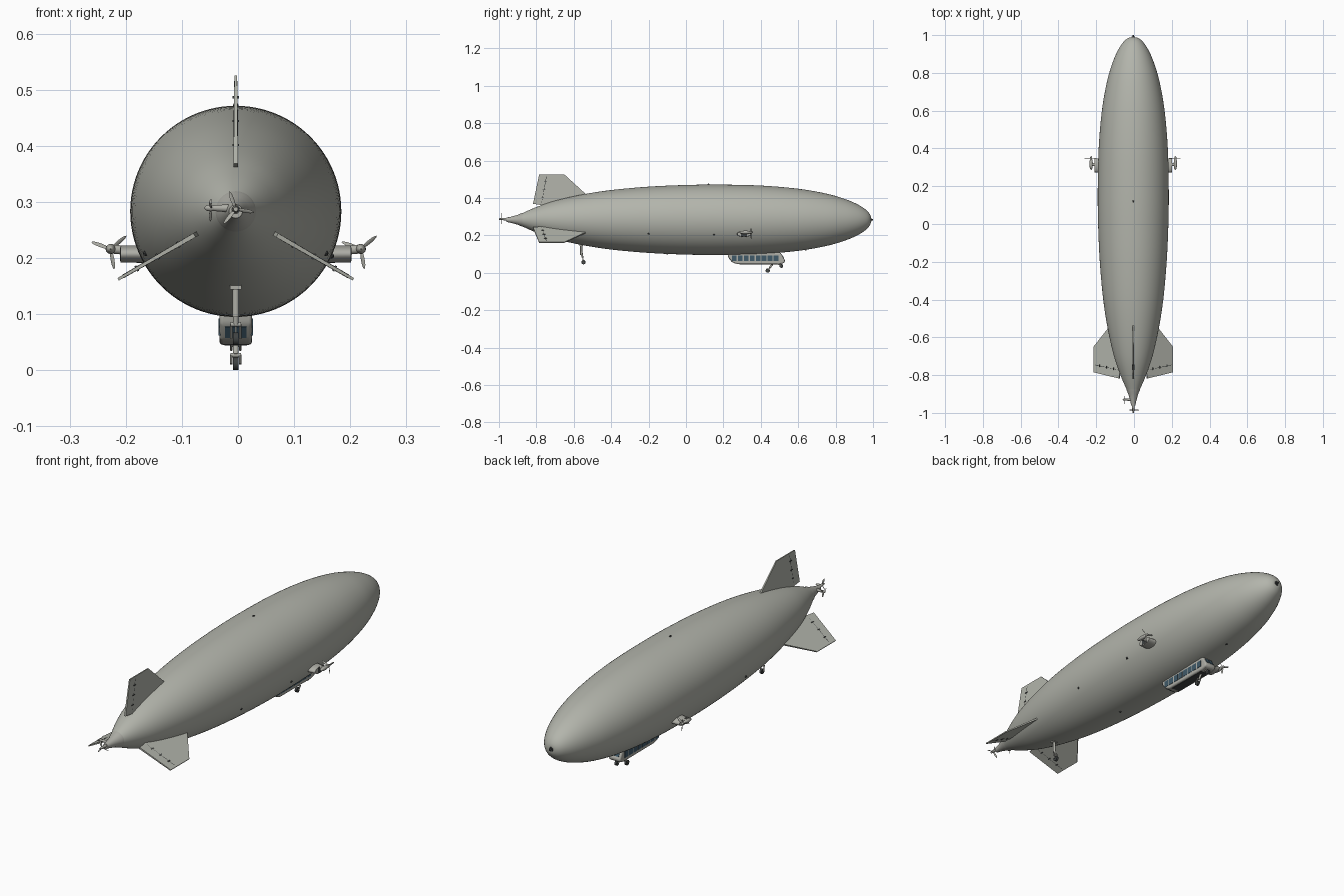
import bpy, bmesh, math
from mathutils import Vector, Matrix

if bpy.data.objects.get("Cube"):
    bpy.data.objects.remove(bpy.data.objects["Cube"])

CX, CZ = -0.004, 0.283          # hull axis


def material(name, rgb):
    m = bpy.data.materials.new(name)
    m.use_nodes = True
    m.diffuse_color = (*rgb, 1)
    m.node_tree.nodes["Principled BSDF"].inputs["Base Color"].default_value = (*rgb, 1)
    return m


HULL = material("warm grey fabric", (0.45, 0.46, 0.41))
METAL = material("light grey metal", (0.42, 0.42, 0.38))
DARK = material("dark grey rubber", (0.05, 0.055, 0.055))
GLASS = material("dark blue glass", (0.05, 0.10, 0.14))


def finish(name, bm, mat, smooth=True):
    bmesh.ops.recalc_face_normals(bm, faces=bm.faces)
    me = bpy.data.meshes.new(name)
    bm.to_mesh(me)
    bm.free()
    me.materials.append(mat)
    ob = bpy.data.objects.new(name, me)
    bpy.context.collection.objects.link(ob)
    if smooth:
        bpy.ops.object.select_all(action="DESELECT")
        ob.select_set(True)
        bpy.context.view_layer.objects.active = ob
        bpy.ops.object.shade_smooth_by_angle(angle=math.radians(40))
    return ob


def aim(direction):
    return Vector(direction).to_track_quat("Z", "Y").to_matrix().to_4x4()


def add_tube(bm, p, q, r1, r2=None, sides=16):
    p, q = Vector(p), Vector(q)
    bmesh.ops.create_cone(bm, cap_ends=True, segments=sides, radius1=r1,
                          radius2=r1 if r2 is None else r2, depth=(q - p).length,
                          matrix=Matrix.Translation((p + q) / 2) @ aim(q - p))


def add_ball(bm, centre, size, turn=Matrix.Identity(4), sides=16):
    bmesh.ops.create_uvsphere(bm, u_segments=sides, v_segments=sides // 2, radius=1,
                              matrix=Matrix.Translation(centre) @ turn @ Matrix.Diagonal((*size, 1)))


def add_box(bm, centre, size):
    bmesh.ops.create_cube(bm, size=1, matrix=Matrix.Translation(centre) @ Matrix.Diagonal((*size, 1)))


def smooth_profile(pts, steps=5):
    """Catmull-Rom curve through the (y, radius) points."""
    p = [Vector(v) for v in pts]
    p = [2 * p[0] - p[1]] + p + [2 * p[-1] - p[-2]]
    out = []
    for a, b, c, d in zip(p, p[1:], p[2:], p[3:]):
        for i in range(steps):
            t = i / steps
            out.append(0.5 * (2 * b + (c - a) * t + (2 * a - 5 * b + 4 * c - d) * t ** 2
                              + (3 * b - a - 3 * c + d) * t ** 3))
    return out + [p[-2]]


def lathe(name, pts, mat, sides):
    """Spin (y, radius) points about the hull axis."""
    bm = bmesh.new()
    vs = [bm.verts.new((CX + max(r, 0), y, CZ)) for y, r in pts]
    es = [bm.edges.new(e) for e in zip(vs, vs[1:])]
    bmesh.ops.spin(bm, geom=vs + es, cent=(CX, 0, CZ), axis=(0, 1, 0),
                   angle=math.tau, steps=sides, use_duplicate=False)
    bmesh.ops.remove_doubles(bm, verts=bm.verts, dist=1e-5)
    return finish(name, bm, mat)


# Envelope
hull_pts = [(-0.885, 0.031), (-0.8, 0.068), (-0.7, 0.102), (-0.56, 0.134), (-0.4, 0.159),
            (-0.2, 0.177), (0, 0.186), (0.18, 0.188), (0.4, 0.183), (0.6, 0.166),
            (0.75, 0.140), (0.85, 0.111), (0.92, 0.081), (0.965, 0.051), (0.985, 0.025), (0.99, 0)]
lathe("envelope", smooth_profile(hull_pts), HULL, 96)
lathe("tail_cone", [(-0.875, 0.036), (-0.885, 0.033), (-0.9, 0.026), (-0.945, 0.014),
                    (-0.96, 0.012), (-0.96, 0)], METAL, 32)

# Nose mooring cap and spindle
bm = bmesh.new()
add_tube(bm, (CX, 0.98, CZ), (CX, 0.992, CZ), 0.013, 0.009)
add_tube(bm, (CX, 0.98, CZ), (CX, 1.0, CZ), 0.004)
finish("nose_mooring", bm, DARK)

# Small valves on the envelope
bm = bmesh.new()
for y, angle, r in [(0.12, 90, 0.189), (0.64, 270, 0.160), (-0.2, 205, 0.177),
                    (-0.2, 335, 0.177), (0.15, 335, 0.188), (-0.1, 270, 0.182)]:
    a = math.radians(angle)
    add_ball(bm, (CX + r * math.cos(a), y, CZ + r * math.sin(a)), (0.005, 0.005, 0.005), sides=8)
finish("envelope_valves", bm, DARK)

# Three tail fins with hinge lines and actuators
outline = [(-0.535, 0.137), (-0.65, 0.242), (-0.785, 0.242), (-0.818, 0.085), (-0.7, 0.07), (-0.56, 0.1)]
for name, angle in (("top", 0), ("left", 120), ("right", -120)):
    turn = Matrix.Translation((CX, 0, CZ)) @ Matrix.Rotation(math.radians(angle), 4, "Y")
    bm = bmesh.new()
    sides = [[bm.verts.new((s * (0.0042 - 0.010 * (r - 0.07)), y, r)) for y, r in outline] for s in (1, -1)]
    for ring in sides:
        bm.faces.new(ring)
    n = len(outline)
    for i in range(n):
        j = (i + 1) % n
        bm.faces.new((sides[0][i], sides[0][j], sides[1][j], sides[1][i]))
    bm.transform(turn)
    finish(name + "_fin", bm, HULL, False)

    bm = bmesh.new()
    add_tube(bm, (0, -0.772, 0.09), (0, -0.746, 0.232), 0.0042, 0.0032, 8)
    for t in (0.2, 0.5, 0.8):
        add_box(bm, (0, -0.772 + 0.026 * t, 0.09 + 0.142 * t), (0.011, 0.014, 0.004))
    bm.transform(turn)
    finish(name + "_fin_hinge", bm, DARK, False)


def propeller(name, centre, axis, radius, spin):
    """Three pitched blades and a spinner."""
    bm = bmesh.new()
    add_ball(bm, (0, 0, 0), (0.006, 0.006, 0.011))
    for k in range(3):
        turn = Matrix.Rotation(math.radians(spin + 120 * k), 4, "Z")
        mid = turn @ Vector((radius * 0.55, 0, 0))
        add_ball(bm, mid, (radius * 0.47, 0.0042, 0.001),
                 turn @ Matrix.Rotation(math.radians(35), 4, "X"), 12)
    bm.transform(Matrix.Translation(centre) @ aim(axis))
    finish(name, bm, METAL)


# Tail propulsion: pusher and side thruster
propeller("tail_propeller", (CX, -0.985, CZ + 0.004), (0, -1, 0), 0.033, -10)
propeller("tail_side_propeller", (CX - 0.045, -0.93, CZ + 0.006), (-1, 0, 0), 0.024, 20)
bm = bmesh.new()
add_tube(bm, (CX, -0.95, CZ + 0.003), (CX, -1.0, CZ + 0.004), 0.008, 0.004)
add_tube(bm, (CX, -0.93, CZ + 0.005), (CX - 0.042, -0.93, CZ + 0.006), 0.008, 0.005)
finish("tail_drive", bm, METAL)

# Side engines on pylons
for side, s in (("left", 1), ("right", -1)):
    bm = bmesh.new()
    add_tube(bm, (CX + s * 0.155, 0.31, 0.207), (CX + s * 0.205, 0.31, 0.207), 0.016, 0.015, 24)
    bmesh.ops.scale(bm, vec=(1, 2.4, 1), space=Matrix.Translation((0, -0.31, 0)), verts=bm.verts)
    add_tube(bm, (CX + s * 0.2, 0.315, 0.214), (CX + s * 0.223, 0.315, 0.216), 0.008)
    add_ball(bm, (CX + s * 0.223, 0.318, 0.216), (0.009, 0.032, 0.009))
    finish(side + "_engine", bm, METAL)
    bm = bmesh.new()
    add_box(bm, (CX + s * 0.203, 0.31, 0.207), (0.006, 0.03, 0.024))
    finish(side + "_engine_mount", bm, DARK, False)
    propeller(side + "_propeller", (CX + s * 0.223, 0.348, 0.216), (0, 1, 0), 0.036, 20)

# Gondola: side profile extruded across, edges rounded
profile = [(0.222, 0.104), (0.226, 0.082), (0.25, 0.054), (0.275, 0.046), (0.5, 0.045),
           (0.525, 0.052), (0.53, 0.064), (0.505, 0.108)]
bm = bmesh.new()
face = bm.faces.new([bm.verts.new((CX - 0.029, y, z)) for y, z in profile])
new = bmesh.ops.extrude_face_region(bm, geom=[face])["geom"]
bmesh.ops.translate(bm, vec=(0.058, 0, 0), verts=[v for v in new if isinstance(v, bmesh.types.BMVert)])
gondola = finish("gondola", bm, METAL)
bevel = gondola.modifiers.new("rounding", "BEVEL")
bevel.width, bevel.segments = 0.007, 3

# Gondola windows and windscreen
bm = bmesh.new()
for s in (1, -1):
    for i in range(8):
        add_box(bm, (CX + s * 0.029, 0.258 + i * 0.032, 0.077), (0.003, 0.026, 0.030))
finish("gondola_side_windows", bm, GLASS, False)
for name, y, z, tilt in (("front", 0.518, 0.086, 29.6), ("rear", 0.238, 0.068, 40.6)):
    bm = bmesh.new()
    for s in (1, -1):
        add_box(bm, (s * 0.0105, 0, 0), (0.018, 0.003, 0.026))
    bm.transform(Matrix.Translation((CX, y, z)) @ Matrix.Rotation(math.radians(tilt), 4, "X"))
    finish(name + "_windscreen", bm, GLASS, False)
bm = bmesh.new()
add_box(bm, (CX, 0.385, 0.046), (0.04, 0.2, 0.004))
finish("gondola_keel", bm, DARK, False)


def landing_gear(name, top, wheel, radius):
    """Leg, fork and a single wheel."""
    top, wheel = Vector(top), Vector(wheel)
    knee = top.lerp(wheel, 0.6)
    bm = bmesh.new()
    add_tube(bm, top, knee, 0.005)
    add_tube(bm, knee - Vector((0.009, 0, 0)), knee + Vector((0.009, 0, 0)), 0.004)
    for s in (0.008, -0.008):
        add_tube(bm, knee + Vector((s, 0, 0)), wheel + Vector((s, 0, 0)), 0.0025, sides=8)
    finish(name + "_leg", bm, METAL)
    bm = bmesh.new()
    add_tube(bm, wheel - Vector((0.005, 0, 0)), wheel + Vector((0.005, 0, 0)), radius, sides=24)
    finish(name + "_wheel", bm, DARK)


landing_gear("main_gear", (CX, 0.465, 0.05), (CX, 0.437, 0.0115), 0.0115)
landing_gear("nose_gear", (CX, 0.485, 0.06), (CX, 0.51, 0.036), 0.010)
landing_gear("tail_gear", (CX, -0.56, 0.12), (CX, -0.548, 0.056), 0.0115)

# Tail gear mast
bm = bmesh.new()
add_tube(bm, (CX, -0.56, 0.16), (CX, -0.56, 0.095), 0.006)
add_box(bm, (CX, -0.56, 0.148), (0.02, 0.02, 0.008))
finish("tail_gear_mast", bm, METAL)
